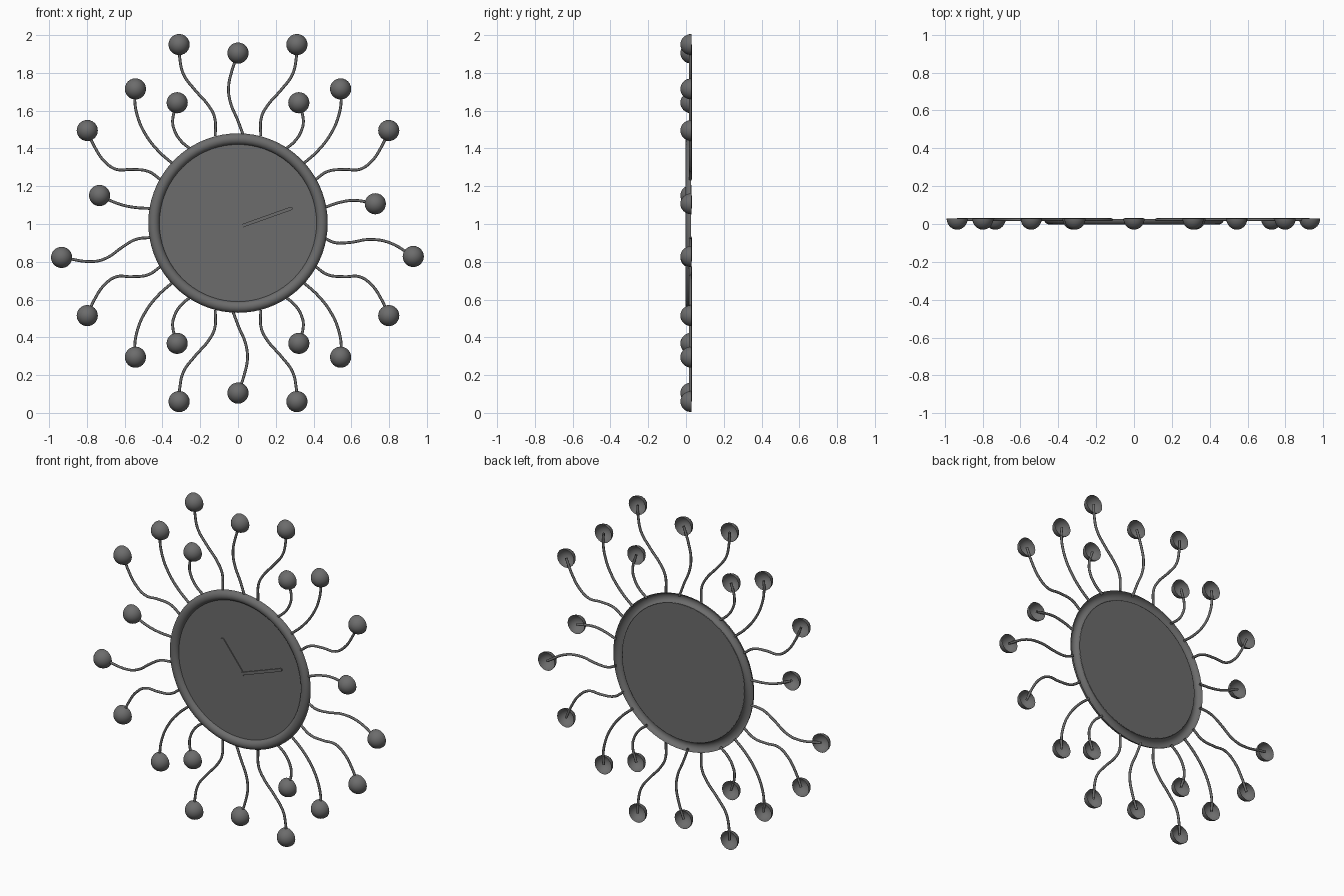
import bpy, bmesh, math
from mathutils import Matrix, Vector

cube = bpy.data.objects.get("Cube")
if cube:
    bpy.data.objects.remove(cube, do_unlink=True)

CENTRE_Z = 1.005   # height of the clock centre
BACK = 0.03        # plane of the open backs


def material(name, grey):
    mat = bpy.data.materials.new(name)
    mat.use_nodes = True
    colour = (grey, grey, grey, 1)
    mat.diffuse_color = colour
    mat.node_tree.nodes["Principled BSDF"].inputs["Base Color"].default_value = colour
    return mat


METAL = material("dark grey metal", 0.15)


def add_mesh(name, bm, smooth=True):
    mesh = bpy.data.meshes.new(name)
    bm.to_mesh(mesh)
    bm.free()
    for poly in mesh.polygons:
        poly.use_smooth = smooth
    mesh.materials.append(METAL)
    obj = bpy.data.objects.new(name, mesh)
    bpy.context.collection.objects.link(obj)
    return obj


def lathe(name, profile, steps, x=0, z=0):
    """Turn a (radius, y) profile around the front-to-back axis."""
    bm = bmesh.new()
    verts = [bm.verts.new((r, y, 0)) for r, y in profile]
    edges = [bm.edges.new(pair) for pair in zip(verts, verts[1:])]
    bmesh.ops.spin(bm, geom=verts + edges, cent=(0, 0, 0), axis=(0, 1, 0),
                   angle=math.tau, steps=steps, use_merge=False)
    bmesh.ops.remove_doubles(bm, verts=bm.verts, dist=0.0002)
    bmesh.ops.recalc_face_normals(bm, faces=bm.faces)
    obj = add_mesh(name, bm)
    obj.location = (x, 0, z + CENTRE_Z)
    return obj


def wire(name, points):
    """Thin round wire through (x, z) points."""
    curve = bpy.data.curves.new(name, "CURVE")
    curve.dimensions = "3D"
    curve.bevel_depth = 0.0075
    curve.bevel_resolution = 2
    curve.resolution_u = 6
    spline = curve.splines.new("BEZIER")
    spline.bezier_points.add(len(points) - 1)
    for bp, (x, z) in zip(spline.bezier_points, points):
        bp.co = (x, 0.023, z + CENTRE_Z)
        bp.handle_left_type = bp.handle_right_type = "AUTO"
    temp = bpy.data.objects.new(name + "_path", curve)
    bpy.context.collection.objects.link(temp)
    bpy.context.view_layer.update()
    mesh = bpy.data.meshes.new_from_object(
        temp.evaluated_get(bpy.context.evaluated_depsgraph_get()))
    bpy.data.objects.remove(temp, do_unlink=True)
    mesh.name = name
    mesh.materials.clear()
    mesh.materials.append(METAL)
    for poly in mesh.polygons:
        poly.use_smooth = True
    bpy.context.collection.objects.link(bpy.data.objects.new(name, mesh))


def ray(name, points):
    """Wire ending in a hollow half ball; the last point is the ball centre."""
    wire(name + "_wire", points)
    arc = [math.pi / 2 * i / 8 for i in range(9)]
    profile = [(0.056 * math.sin(a), BACK - 0.06 * math.cos(a)) for a in arc]
    lathe(name + "_ball", profile, 24, *points[-1])


def hand(name, start, end, width, y):
    """Flat plate with round ends."""
    a, b = Vector(start), Vector(end)
    turn = math.atan2(b.y - a.y, b.x - a.x)
    bm = bmesh.new()
    verts = []
    for centre, base in ((a, math.pi / 2), (b, -math.pi / 2)):
        for i in range(9):
            t = turn + base + math.pi * i / 8
            verts.append(bm.verts.new((centre.x + width / 2 * math.cos(t), y,
                                       centre.y + width / 2 * math.sin(t) + CENTRE_Z)))
    face = bm.faces.new(verts)
    out = bmesh.ops.extrude_face_region(bm, geom=[face])
    moved = [v for v in out["geom"] if isinstance(v, bmesh.types.BMVert)]
    bmesh.ops.translate(bm, verts=moved, vec=(0, 0.006, 0))
    bmesh.ops.recalc_face_normals(bm, faces=bm.faces)
    add_mesh(name, bm, smooth=False)


# Rim: half-round channel, open at the back
half = [math.pi * i / 12 for i in range(13)]
lathe("rim", [(0.445 + 0.03 * math.cos(a), 0.027 - 0.03 * math.sin(a)) for a in half], 72)

# Dial: thin disc inside the rim
bm = bmesh.new()
bmesh.ops.create_cone(bm, cap_ends=True, segments=72, radius1=0.417, radius2=0.417, depth=0.006,
                      matrix=Matrix.Translation((0, 0.023, CENTRE_Z))
                      @ Matrix.Rotation(math.pi / 2, 4, "X"))
add_mesh("dial", bm, smooth=False)

# Hands
PIVOT = (0.013, -0.018)
hand("hour_hand", PIVOT, (-0.118, 0.15), 0.03, 0.014)
hand("minute_hand", PIVOT, (0.28, 0.077), 0.018, 0.012)

# Rays repeated in all four quadrants
quadrant_rays = {
    "tall": [(.12, .46), (.124, .56), (.156, .622), (.23, .707), (.288, .786), (.308, .87), (.312, .945)],
    "diagonal": [(.347, .315), (.42, .38), (.49, .47), (.532, .565), (.547, .66), (.543, .71)],
    "short": [(.25, .39), (.304, .437), (.336, .49), (.346, .543), (.322, .637)],
    "wide": [(.41, .23), (.474, .273), (.563, .284), (.643, .284), (.706, .326), (.76, .405), (.798, .49)],
}
for name, points in quadrant_rays.items():
    for side, sx in (("left", 1), ("right", -1)):
        for level, sz in (("upper", 1), ("lower", -1)):
            ray(f"{level}_{side}_{name}_ray", [(sx * x, sz * z) for x, z in points])

# Top ray, turned half way round for the bottom one
top = [(.03, .46), (-.003, .548), (-.04, .638), (-.05, .717), (-.034, .8), (0, .9)]
ray("top_ray", top)
ray("bottom_ray", [(-x, -z) for x, z in top])

# Side rays, each with its own bend
ray("left_side_short_ray", [(.46, .083), (.537, .109), (.616, .12), (.727, .102)])
ray("right_side_short_ray", [(-.46, .077), (-.548, .083), (-.627, .1), (-.733, .146)])
ray("left_side_long_ray",
    [(.46, -.08), (.51, -.103), (.59, -.103), (.696, -.087), (.8, -.103), (.928, -.177)])
ray("right_side_long_ray",
    [(-.46, -.076), (-.542, -.087), (-.616, -.13), (-.69, -.182), (-.76, -.203), (-.934, -.182)])
